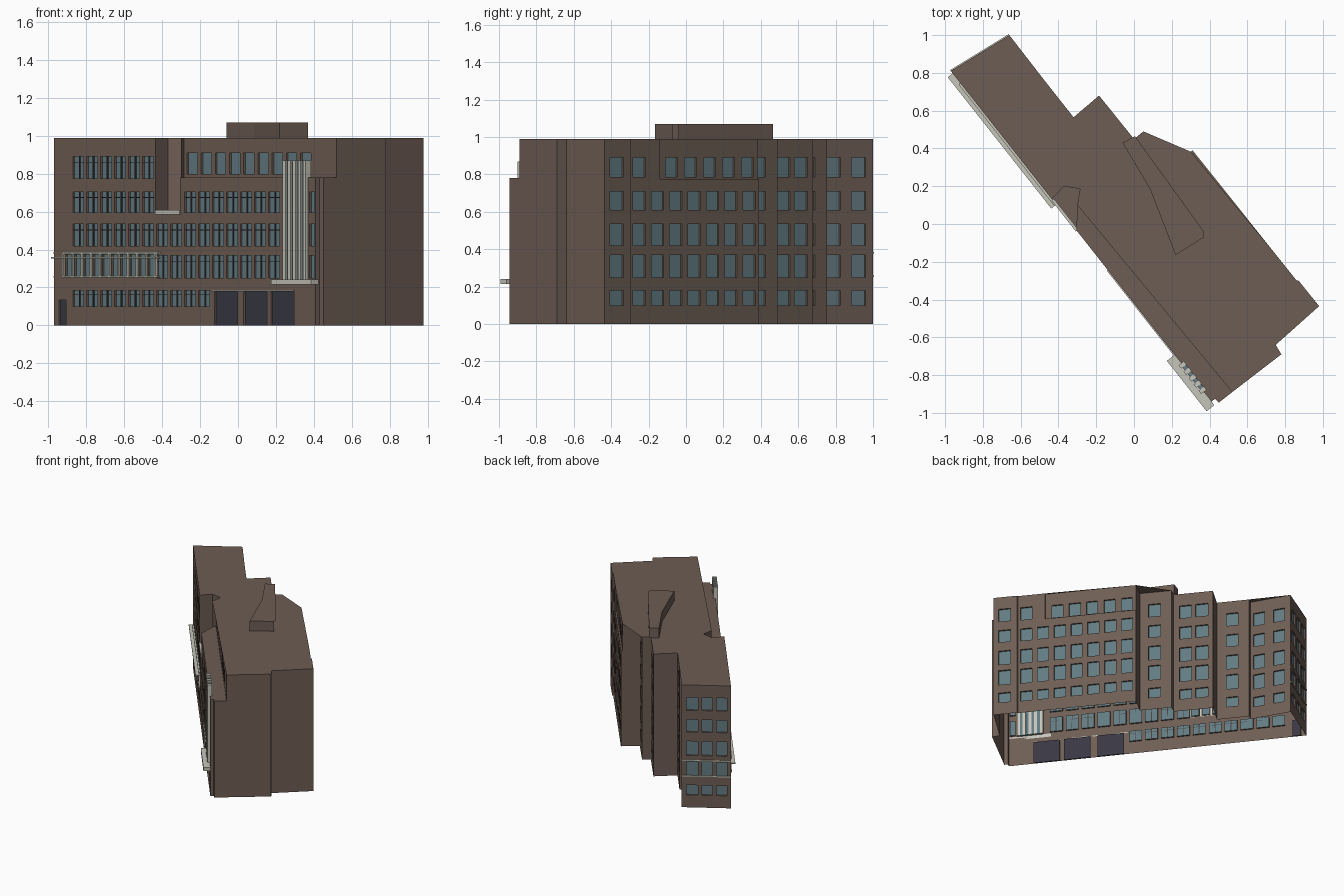
import bpy, bmesh
from mathutils import Vector

cube = bpy.data.objects.get("Cube")
if cube:
    bpy.data.objects.remove(cube, do_unlink=True)


def material(name, rgb):
    m = bpy.data.materials.new(name)
    m.use_nodes = True
    m.diffuse_color = (*rgb, 1)
    m.node_tree.nodes["Principled BSDF"].inputs["Base Color"].default_value = (*rgb, 1)
    return m


brown = material("brown wall", (.155, .109, .088))
glass = material("blue grey glass", (.125, .2, .225))
pale = material("pale concrete", (.56, .56, .49))
dark = material("dark door", (.041, .04, .056))
frame = material("dark frame", (.06, .05, .047))
MATS = [brown, glass, pale, dark, frame]
WALL, GLASS, PALE, DOOR, FRAME = range(5)


def finish(bm, name):
    me = bpy.data.meshes.new(name)
    bm.to_mesh(me)
    bm.free()
    for m in MATS:
        me.materials.append(m)
    ob = bpy.data.objects.new(name, me)
    bpy.context.collection.objects.link(ob)
    return ob


def outward(a, b):
    d = (Vector(b) - Vector(a)).normalized()
    return Vector((d.y, -d.x))


def face(bm, pts, mat=WALL):
    f = bm.faces.new([bm.verts.new(p) for p in pts])
    f.material_index = mat
    return f


def wall(bm, a, b, z0, z1, rects=(), axis=0, depth=.012):
    """Wall from a to b; rects (start, end, low, high, material) become recessed openings."""
    a, b = Vector(a), Vector(b)
    n = outward(a, b)

    def at(u, z, d=0):
        p = a.lerp(b, (u - a[axis]) / (b[axis] - a[axis])) - n * d
        return (p.x, p.y, z)

    sign = 1 if b[axis] > a[axis] else -1
    us = sorted({a[axis], b[axis], *(r[0] for r in rects), *(r[1] for r in rects)}, reverse=sign < 0)
    zs = sorted({z0, z1, *(r[2] for r in rects), *(r[3] for r in rects)})
    for u, v in zip(us, us[1:]):
        for l, h in zip(zs, zs[1:]):
            cu, cz = (u + v) / 2, (l + h) / 2
            if not any(min(r[:2]) < cu < max(r[:2]) and r[2] < cz < r[3] for r in rects):
                face(bm, [at(u, l), at(v, l), at(v, h), at(u, h)])
    for r in rects:
        u, v = sorted(r[:2], reverse=sign < 0)
        ring = [(u, r[2]), (v, r[2]), (v, r[3]), (u, r[3])]
        face(bm, [at(*p, depth) for p in ring], r[4])
        for p, q in zip(ring, ring[1:] + ring[:1]):
            face(bm, [at(*p), at(*q), at(*q, depth), at(*p, depth)])


def bar(bm, a, b, z0, z1, d0, d1, mat):
    """Box along the line a-b between two offsets outward from it."""
    a, b, n = Vector(a), Vector(b), outward(a, b)
    ring = [a + n * d0, a + n * d1, b + n * d1, b + n * d0]
    low = [(p.x, p.y, z0) for p in ring]
    top = [(p.x, p.y, z1) for p in ring]
    face(bm, low[::-1], mat)
    face(bm, top, mat)
    for i in range(4):
        j = (i + 1) % 4
        face(bm, [low[i], low[j], top[j], top[i]], mat)


def deck(bm, outline, z):
    f = face(bm, [(x, y, z) for x, y in outline])
    bmesh.ops.triangulate(bm, faces=[f])


def F(x):
    """Point on the front wall line."""
    return (x, .81 - 1.268 * (x + .97))


def row(start, pitch, width, ks, z):
    return [(start + pitch * k, start + pitch * k + width, *z, GLASS) for k in ks]


# Storey heights of the openings
FRONT = [(.10, .185), (.25, .37), (.42, .535), (.595, .705), (.775, .89)]
BACK = [(.10, .18), (.25, .37), (.42, .535), (.61, .71), (.785, .89)]
TOP, TERRACE, NOTCH = .99, .78, .585


def front_row(ks, storey):
    return row(-.872, .0737, .058, ks, FRONT[storey])


def columns(spans, storeys=BACK):
    return [(u, v, *z, GLASS) for u, v in spans for z in storeys]


shell = bmesh.new()

# Front wall: lower storeys, upper left, upper right
slim = [(.378, .404, *z, GLASS) for z in FRONT[1:4]]
lower_windows = front_row(range(10), 0) + front_row(range(6, 15), 1) + front_row(range(15), 2)
gallery = row(-.91, .0485, .035, range(10), (.258, .375))
doors = [(x, x + .122, 0, .175, DOOR) for x in (-.125, .03, .173)] + [(-.945, -.908, 0, .135, DOOR)]
wall(shell, F(-.97), F(.41), 0, NOTCH, lower_windows + gallery + doors + slim[:2])
left_windows = front_row(range(6), 3) + front_row(range(6), 4)
wall(shell, F(-.97), F(-.435), NOTCH, TOP, left_windows)
right_windows = front_row(range(8, 15), 3)
wall(shell, F(-.305), F(.41), NOTCH, TERRACE, right_windows + slim[2:])

# Notch and set-back top storey
notch = [F(-.435), (-.37, .2), (-.286, .185), (-.3, .1)]
for p, q in zip(notch, notch[1:]):
    wall(shell, p, q, NOTCH, TOP)
wall(shell, notch[-1], F(-.305), NOTCH, TERRACE)
set_a, set_b = (-.285, .125), (.52, -.89)
set_windows = row(-.27, .075, .055, range(9), (.8, .91))
wall(shell, notch[-1], set_a, TERRACE, TOP)
wall(shell, set_a, set_b, TERRACE, TOP, set_windows)

# Blank end walls on the right
corner = [F(.41), (.43, -.925), (.45, -.945), set_b]
for p, q in zip(corner, corner[1:]):
    wall(shell, p, q, 0, TERRACE)
end = [set_b, (.78, -.69), (.75, -.64), (.98, -.435)]
for p, q in zip(end, end[1:]):
    wall(shell, p, q, 0, TOP)

# Stepped back walls
back_a, back_b, back_c = (.87, -.298), (.86, -.298), (.31, .39)
wall(shell, end[-1], back_a, 0, TOP, columns([(-.405, -.335)]), 1)
wall(shell, back_a, back_b, 0, TOP)
main_spans = [(-.283 + .098 * k, -.217 + .098 * k) for k in range(7)]
wall(shell, back_b, back_c, 0, .775, columns(main_spans, BACK[:4]), 1)
mid = Vector(back_b).lerp(Vector(back_c), .23)
inset = outward(back_b, back_c) * -.012
mid_in, end_in = mid + inset, Vector(back_c) + inset
wall(shell, back_b, mid, .775, TOP, columns(main_spans[:1], BACK[4:]), 1)
wall(shell, mid, mid_in, .775, TOP)
top_spans = [(-.11 + .1016 * k, -.045 + .1016 * k) for k in range(5)]
wall(shell, mid_in, end_in, .775, TOP, columns(top_spans, BACK[4:]), 1)
deck(shell, [mid, back_c, end_in, mid_in], .775)
wall(shell, back_c, end_in, 0, .775)
steps = [end_in, (.2, .305), (.05, .49), (0, .45), (-.185, .68), (-.32, .565),
         (-.47, .755), (-.505, .73), (-.66, 1), (-.97, .81)]
step_windows = {1: [(.355, .425)], 3: [(.485, .555), (.58, .65)], 5: [(.62, .69)],
                7: [(.75, .825), (.885, .96)]}
for i, (p, q) in enumerate(zip(steps[:-1], steps[1:-1])):
    wall(shell, p, q, 0, TOP, columns(step_windows.get(i, [])), 1)

# Left end wall
wall(shell, steps[-2], steps[-1], 0, TOP,
     columns([(-.691, -.762), (-.787, -.855), (-.88, -.945)]))

# Roofs
deck(shell, notch + [set_a] + end + [back_a, back_b, mid, mid_in] + steps, TOP)
deck(shell, [F(-.305), notch[-1], set_a, set_b] + corner[2::-1], TERRACE)
deck(shell, notch + [F(-.305)], NOTCH)
finish(shell, "building_shell")

# Roof penthouse
pent = bmesh.new()
plan = [(-.06, .43), (.085, .185), (.22, -.165), (.37, -.07), (.37, -.04), (.005, .465)]
for p, q in zip(plan, plan[1:] + plan[:1]):
    wall(pent, p, q, TOP, 1.07)
deck(pent, plan, 1.07)
finish(pent, "roof_penthouse")

# Window bars on the front
bars = bmesh.new()


def window_bars(rects, point):
    for u, v, l, h, _ in rects:
        c, t = (u + v) / 2, l + (h - l) * .72
        bar(bars, point(c - .002), point(c + .002), l, h, -.012, -.006, FRAME)
        bar(bars, point(u), point(v), t - .002, t + .002, -.012, -.006, FRAME)


window_bars(lower_windows + left_windows + right_windows, F)
finish(bars, "window_bars")

# Long gallery with canopy, rails and posts
gal = bmesh.new()
bar(gal, F(-.96), F(-.412), .352, .36, 0, .033, PALE)
for z in (.252, .378):
    bar(gal, F(-.918), F(-.412), z, z + .009, 0, .012, PALE)
    bar(gal, steps[-2], steps[-1], z, z + .008, 0, .006, PALE)
for k in range(11):
    x = -.92 + .0485 * k
    bar(gal, F(x), F(x + .007), .255, .385, 0, .01, PALE)
finish(gal, "gallery_rails")

# Pale slabs: notch balcony, entrance canopy, door lintel
slabs = bmesh.new()
bar(slabs, F(-.432), F(-.303), .585, .61, -.01, .006, PALE)
bar(slabs, F(.215), F(.425), .215, .242, 0, .052, PALE)
bar(slabs, F(-.14), F(.297), .178, .186, 0, .006, PALE)
finish(slabs, "pale_slabs")

# Tall glazed bay with fins
bay = bmesh.new()
bar(bay, F(.252), F(.368), .242, .865, -.015, .008, GLASS)
for k in range(5):
    x = .25 + .0265 * k
    bar(bay, F(x), F(x + .014), .242, .87, -.018, .018, PALE)
finish(bay, "tall_bay")
